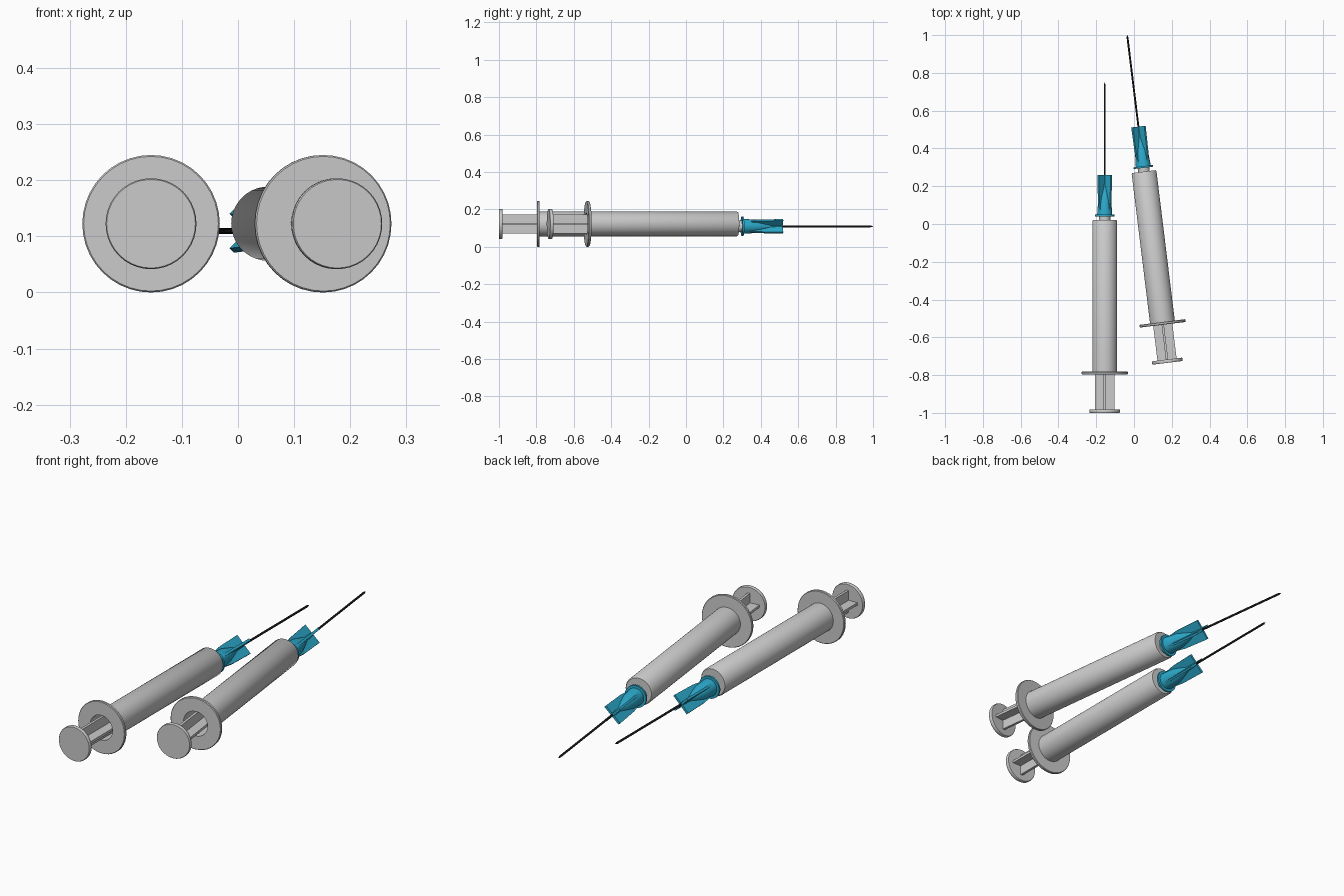
import bpy, bmesh, math
from mathutils import Matrix, Vector

if "Cube" in bpy.data.objects:
    bpy.data.objects.remove(bpy.data.objects["Cube"])


def material(name, rgb):
    m = bpy.data.materials.new(name)
    m.diffuse_color = (*rgb, 1)
    m.use_nodes = True
    m.node_tree.nodes["Principled BSDF"].inputs["Base Color"].default_value = m.diffuse_color
    return m


GREY = material("pale grey plastic", (0.60, 0.60, 0.60))
TEAL = material("teal plastic", (0.025, 0.40, 0.60))
BLACK = material("black metal", (0.01, 0.01, 0.012))


def finish(bm, name, mat, place):
    bmesh.ops.remove_doubles(bm, verts=bm.verts, dist=1e-6)
    bmesh.ops.recalc_face_normals(bm, faces=bm.faces)
    me = bpy.data.meshes.new(name)
    bm.to_mesh(me)
    bm.free()
    me.materials.append(mat)
    ob = bpy.data.objects.new(name, me)
    bpy.context.collection.objects.link(ob)
    ob.matrix_world = place
    bpy.ops.object.select_all(action='DESELECT')
    ob.select_set(True)
    bpy.context.view_layer.objects.active = ob
    bpy.ops.object.shade_smooth_by_angle(angle=math.radians(35))


def lathe(name, profile, mat, place, z=0.0, sides=40, closed=False):
    """Revolve (y, radius) points about the y axis at height z."""
    bm = bmesh.new()
    rings = []
    for y, r in profile:
        rings.append([bm.verts.new((r * math.cos(2 * math.pi * i / sides), y,
                                    z + r * math.sin(2 * math.pi * i / sides)))
                      for i in range(sides)])
    if closed:
        rings.append(rings[0])
    for a, b in zip(rings, rings[1:]):
        for i in range(sides):
            j = (i + 1) % sides
            bm.faces.new((a[i], a[j], b[j], b[i]))
    finish(bm, name, mat, place)


def fins(name, outline, thick, angle, mat, place, z=0.0):
    """Four plates around the y axis, each an extruded (y, radius) outline."""
    bm = bmesh.new()
    for k in range(4):
        turn = Matrix.Translation((0, 0, z)) @ Matrix.Rotation(angle + k * math.pi / 2, 4, 'Y')
        sides = [[bm.verts.new(turn @ Vector((s * thick / 2, y, r))) for y, r in outline]
                 for s in (-1, 1)]
        bm.faces.new(sides[0])
        bm.faces.new(sides[1][::-1])
        n = len(outline)
        for i in range(n):
            j = (i + 1) % n
            bm.faces.new((sides[0][i], sides[0][j], sides[1][j], sides[1][i]))
    finish(bm, name, mat, place)


def syringe(label, place):
    low = -0.013  # the nozzle and needle sit slightly below the barrel axis
    # hollow barrel with finger flange and closed front
    lathe(label + "_barrel", [(-0.797, 0.058), (-0.797, 0.120), (-0.794, 0.1225),
                              (-0.785, 0.1225), (-0.782, 0.120), (-0.782, 0.066),
                              (0.014, 0.066), (0.020, 0.062), (0.020, 0.0),
                              (0.008, 0.0), (0.008, 0.058)], GREY, place, closed=True)
    lathe(label + "_nozzle", [(0.015, 0), (0.015, 0.031), (0.05, 0.031), (0.05, 0)],
          GREY, place, low)
    # plunger: thumb disc, cross-shaped rod and rubber piston
    lathe(label + "_thumb_disc", [(-1.0, 0), (-1.0, 0.079), (-0.997, 0.081),
                                  (-0.985, 0.081), (-0.982, 0.079), (-0.982, 0)], GREY, place)
    fins(label + "_plunger_rod", [(-0.985, 0), (-0.985, 0.051), (-0.07, 0.051), (-0.07, 0)],
         0.012, 0, GREY, place)
    lathe(label + "_piston", [(-0.07, 0), (-0.07, 0.056), (0.0, 0.056), (0.006, 0.02), (0.006, 0)],
          BLACK, place)
    # needle hub: collar, tapering core and four diagonal fins
    lathe(label + "_needle_hub", [(0.040, 0), (0.040, 0.052), (0.049, 0.052), (0.049, 0.040),
                                  (0.120, 0.035), (0.165, 0.022), (0.20, 0.011), (0.255, 0.009),
                                  (0.255, 0)], TEAL, place, low)
    fins(label + "_hub_fins", [(0.07, 0), (0.07, 0.038), (0.13, 0.046), (0.26, 0.049), (0.26, 0)],
         0.011, math.pi / 4, TEAL, place, low)
    # needle with a slim point
    lathe(label + "_needle", [(0.16, 0), (0.16, 0.005), (0.735, 0.005), (0.748, 0.001), (0.748, 0)],
          BLACK, place, low, sides=12)


syringe("left_syringe", Matrix.Translation((-0.155, 0, 0.1225)))
syringe("right_syringe", Matrix.Translation((0.177, -0.735, 0.1225))
        @ Matrix.Rotation(math.radians(7), 4, 'Z') @ Matrix.Translation((0, 1.0, 0)))
